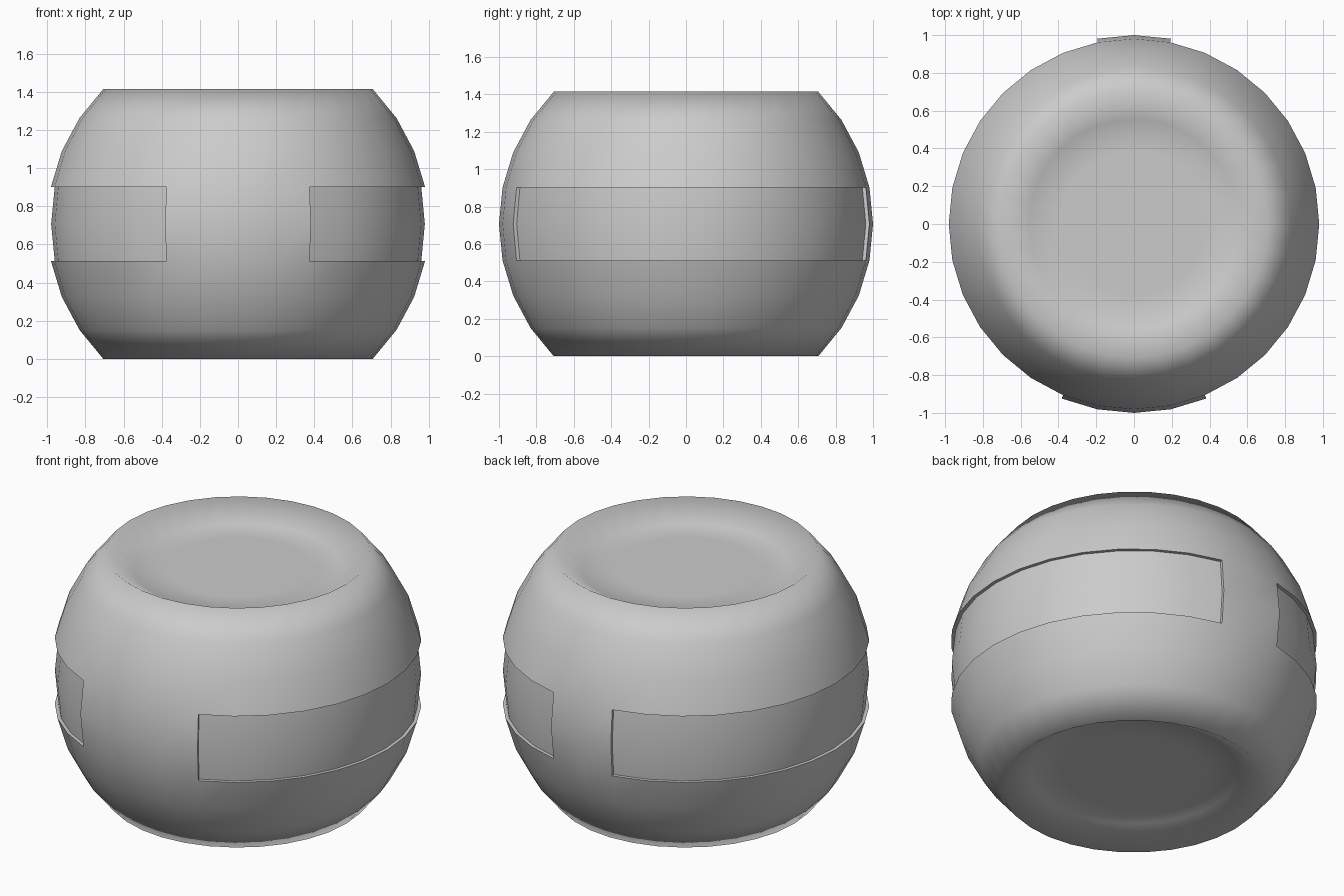
import bpy, bmesh, math

if "Cube" in bpy.data.objects:
    bpy.data.objects.remove(bpy.data.objects["Cube"])

SEG = 32
MID = math.sqrt(0.5)      # height of the equator above the ground
STEP = math.radians(11.25)

# Profile: dished base, truncated sphere side, dished top (radius, z about equator)
side = [(math.cos(i * STEP), math.sin(i * STEP)) for i in range(-4, 5)]
DISH_Z = MID - 0.09
dish = [(0.556, DISH_Z), (0.383, DISH_Z), (0.195, DISH_Z)]
profile = [(r, -z) for r, z in reversed(dish)] + side + dish

bm = bmesh.new()
rings = [[bm.verts.new((r * math.cos(k * STEP), r * math.sin(k * STEP), z))
          for k in range(SEG)] for r, z in profile]
for a, b in zip(rings, rings[1:]):
    for k in range(SEG):
        n = (k + 1) % SEG
        bm.faces.new((a[k], a[n], b[n], b[k]))

# Dish floors
for ring, z, flip in ((rings[0], -DISH_Z, True), (rings[-1], DISH_Z, False)):
    c = bm.verts.new((0, 0, z))
    for k in range(SEG):
        n = (k + 1) % SEG
        bm.faces.new((ring[n], ring[k], c) if flip else (ring[k], ring[n], c))

# Side grooves: equator band, leaving a wide front pad and a narrow back pad
def in_groove(f):
    c = f.calc_center_median()
    if abs(c.z) > 0.19 or math.hypot(c.x, c.y) < 0.8:
        return False
    return abs(c.x) > (0.36 if c.y < 0 else 0.19)

region = [f for f in bm.faces if in_groove(f)]
out = bmesh.ops.extrude_face_region(bm, geom=region)
for v in (g for g in out["geom"] if isinstance(g, bmesh.types.BMVert)):
    v.co.x *= 0.98
    v.co.y *= 0.98
old = [f for f in region if f.is_valid]
if old:
    bmesh.ops.delete(bm, geom=old, context='FACES_ONLY')
bmesh.ops.recalc_face_normals(bm, faces=bm.faces)

# Smooth body with sharp groove edges
for f in bm.faces:
    f.smooth = True
for e in bm.edges:
    if all(abs(v.co.z) < 0.25 for v in e.verts) and e.calc_face_angle(0) > 0.5:
        e.smooth = False
bmesh.ops.translate(bm, verts=bm.verts, vec=(0, 0, MID))

mesh = bpy.data.meshes.new("grooved_body")
bm.to_mesh(mesh)
bm.free()
body = bpy.data.objects.new("grooved_body", mesh)
bpy.context.collection.objects.link(body)
